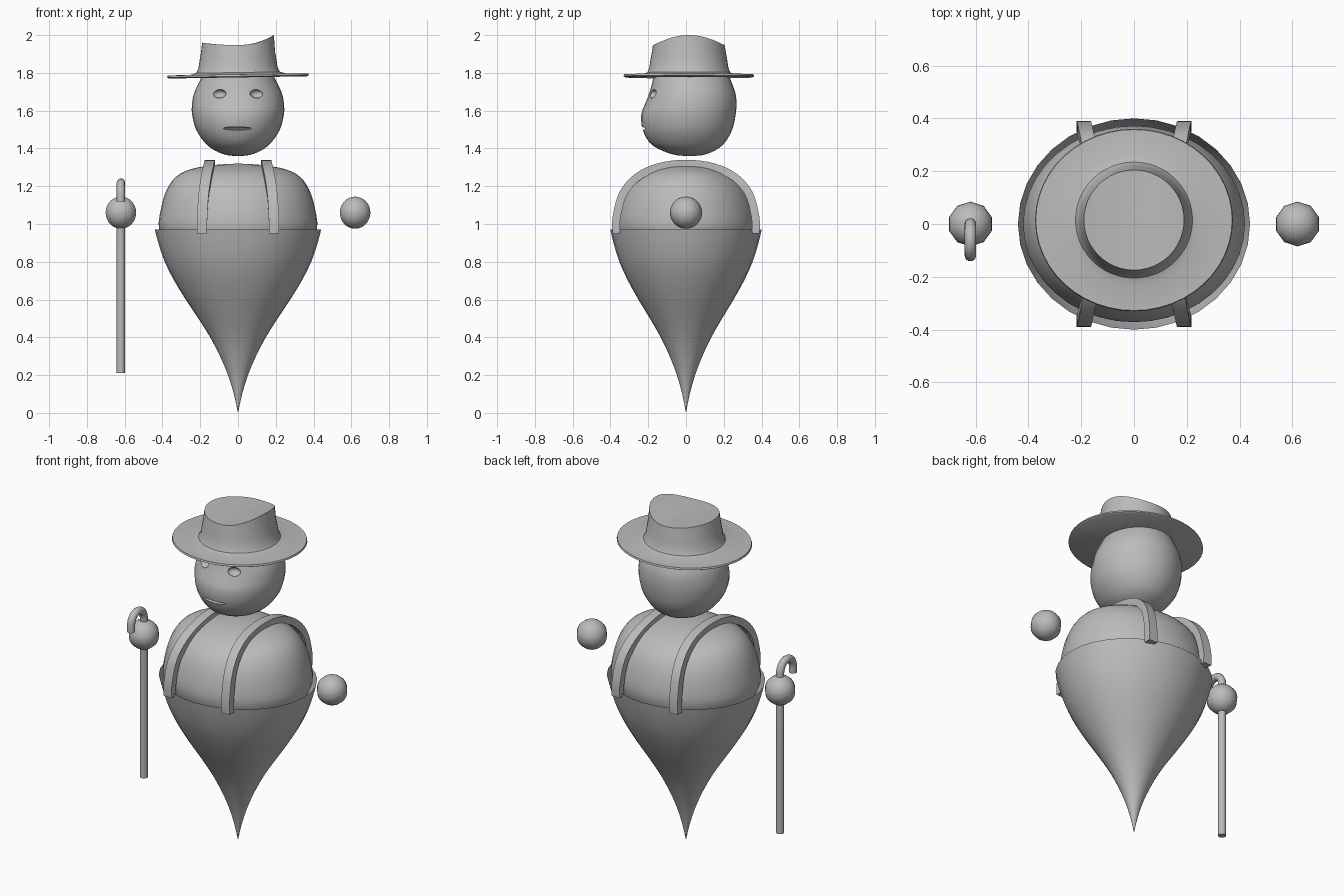
import bpy, bmesh, math
from mathutils import Vector

if "Cube" in bpy.data.objects:
    bpy.data.objects.remove(bpy.data.objects["Cube"])

grey = bpy.data.materials.new("warm_grey")
grey.diffuse_color = (0.5, 0.5, 0.5, 1)
grey.use_nodes = True
grey.node_tree.nodes["Principled BSDF"].inputs["Base Color"].default_value = grey.diffuse_color


def finish(ob, angle=40):
    ob.data.materials.clear()
    ob.data.materials.append(grey)
    bpy.ops.object.select_all(action='DESELECT')
    ob.select_set(True)
    bpy.context.view_layer.objects.active = ob
    bpy.ops.object.shade_smooth_by_angle(angle=math.radians(angle))
    return ob


def make(name, verts, faces, angle=40):
    me = bpy.data.meshes.new(name)
    me.from_pydata(verts, [], faces)
    bm = bmesh.new()
    bm.from_mesh(me)
    bmesh.ops.remove_doubles(bm, verts=bm.verts, dist=1e-5)
    bmesh.ops.recalc_face_normals(bm, faces=bm.faces)
    bm.to_mesh(me)
    bm.free()
    ob = bpy.data.objects.new(name, me)
    bpy.context.collection.objects.link(ob)
    return finish(ob, angle)


def smooth_points(pts, steps):
    """Catmull-Rom through tuples of any length."""
    out = []
    for i in range(len(pts) - 1):
        a, b, c, d = (pts[max(0, min(len(pts) - 1, i + k))] for k in (-1, 0, 1, 2))
        for s in range(steps):
            t = s / steps
            out.append(tuple(
                0.5 * (2 * q + (r - p) * t + (2 * p - 5 * q + 4 * r - u) * t * t
                       + (3 * q - p - 3 * r + u) * t ** 3)
                for p, q, r, u in zip(a, b, c, d)))
    return out + [pts[-1]]


def loft(name, rings, n=32, cx=0, cy=0, warp=None, angle=40):
    """Rings are (z, half width, front depth, back depth)."""
    verts, faces = [], []
    for z, hx, f, b in rings:
        for i in range(n):
            a = 2 * math.pi * i / n
            s = math.sin(a)
            p = (cx + hx * math.cos(a), cy + s * (f if s < 0 else b), z)
            verts.append(warp(p) if warp else p)
    for k in range(len(rings) - 1):
        for i in range(n):
            j = (i + 1) % n
            faces.append((k * n + i, k * n + j, k * n + n + j, k * n + n + i))
    return make(name, verts, faces, angle)


# Teardrop trousers, open at the waist
cup = [(0, 0), (.1, .022), (.2, .053), (.3, .095), (.4, .147), (.5, .21),
       (.6, .277), (.7, .338), (.8, .388), (.9, .422), (.97, .44)]
loft("trousers", smooth_points([(z, x, x * .91, x * .91) for z, x in cup], 2))

# Torso
torso = [(.86, .36, .32), (.97, .418, .37), (1.08, .408, .36), (1.18, .378, .322),
         (1.25, .328, .26), (1.29, .25, .185), (1.312, .13, .095), (1.32, 0, 0)]
loft("torso", smooth_points([(z, x, y, y) for z, x, y in torso], 3), 40)

# Suspender straps arching over the shoulders, with rectangular section
half = [(-.39, .95), (-.388, 1.04), (-.352, 1.17), (-.27, 1.265), (-.15, 1.321)]
path = smooth_points(half + [(0, 1.34)] + [(-y, z) for y, z in reversed(half)], 4)
for side, label in ((-1, "left"), (1, "right")):
    verts, faces = [], []
    for i, (y, z) in enumerate(path):
        a, b = path[max(i - 1, 0)], path[min(i + 1, len(path) - 1)]
        d = Vector((b[0] - a[0], b[1] - a[1])).normalized()
        x = .15 + .04 * (abs(y) / .39) ** 2.5
        for w, t in ((-.027, 0), (.027, 0), (.027, .042), (-.027, .042)):
            verts.append((side * (x + w), y + d.y * t, z - d.x * t))
    for i in range(len(path) - 1):
        for k in range(4):
            m = (k + 1) % 4
            faces.append((4 * i + k, 4 * i + m, 4 * i + 4 + m, 4 * i + 4 + k))
    e = len(verts) - 4
    faces += [(0, 1, 2, 3), (e, e + 1, e + 2, e + 3)]
    make(label + "_suspender", verts, faces)

# Head with a fuller lower face and a set-back brow
head = [(1.36, 0, 0, 0), (1.365, .06, .075, .07), (1.39, .125, .15, .135),
        (1.43, .175, .212, .185), (1.5, .222, .25, .225), (1.58, .243, .257, .243),
        (1.64, .243, .235, .247), (1.7, .23, .212, .24), (1.79, .185, .188, .205),
        (1.8, 0, 0, 0)]
head_ob = loft("head", smooth_points(head[:-1], 3) + head[-1:], 32, cy=.02)


# Eye sockets and mouth slit cut into the face
def carve(name, loc, scale):
    bpy.ops.mesh.primitive_uv_sphere_add(segments=20, ring_count=12, radius=1, location=loc)
    cutter = bpy.context.object
    cutter.name = name
    cutter.scale = scale
    cutter.data.materials.append(grey)
    cutter.hide_render = True
    cutter.hide_set(True)
    mod = head_ob.modifiers.new(name, 'BOOLEAN')
    mod.operation = 'DIFFERENCE'
    mod.solver = 'EXACT'
    mod.object = cutter


for s, label in ((-1, "left"), (1, "right")):
    carve(label + "_eye_cutter", (s * .1, -.18, 1.69), (.037, .035, .024))
carve("mouth_cutter", (-.005, -.222, 1.506), (.078, .035, .008))


# Hat: brim, crown and a saddle-shaped top
def hat_warp(p):
    x, y, z = p
    if z > 1.94:
        u = x / .19
        return (x, y, 1.947 + (.053 if u > 0 else .013) * abs(u) ** 2.2)
    return (x, y, z + .016 * x)


hat = [(1.776, 0, 0), (1.776, .365, .335), (1.782, .375, .346), (1.792, .372, .343),
       (1.794, .25, .245), (1.802, .222, .22), (1.825, .21, .21), (1.87, .203, .203),
       (1.91, .196, .196), (1.95, .19, .19), (1.95, .15, .15), (1.95, .1, .1),
       (1.95, .05, .05), (1.95, 0, 0)]
loft("hat", [(z, x, y, y) for z, x, y in hat], 48, cy=.015, warp=hat_warp)

# Floating hands
for s, label in ((-1, "left"), (1, "right")):
    bpy.ops.mesh.primitive_uv_sphere_add(segments=10, ring_count=16, radius=.085,
                                         location=(s * .62, 0, 1.06))
    bpy.context.object.name = label + "_hand"
    finish(bpy.context.object, 60)

# Walking cane with a hook bent forward
pts = [(-.62, 0, .21), (-.62, 0, .7), (-.62, 0, 1.16)]
pts += [(-.62, -.06 + .06 * math.cos(a), 1.16 + .06 * math.sin(a))
        for a in (math.pi * k / 10 for k in range(1, 11))]
pts.append((-.62, -.12, 1.12))
cu = bpy.data.curves.new("cane", 'CURVE')
cu.dimensions = '3D'
cu.bevel_depth = .022
cu.bevel_resolution = 3
cu.use_fill_caps = True
sp = cu.splines.new('POLY')
sp.points.add(len(pts) - 1)
for p, co in zip(sp.points, pts):
    p.co = (*co, 1)
cane = bpy.data.objects.new("cane", cu)
bpy.context.collection.objects.link(cane)
bpy.ops.object.select_all(action='DESELECT')
cane.select_set(True)
bpy.context.view_layer.objects.active = cane
bpy.ops.object.convert(target='MESH')
finish(bpy.context.object, 50)
